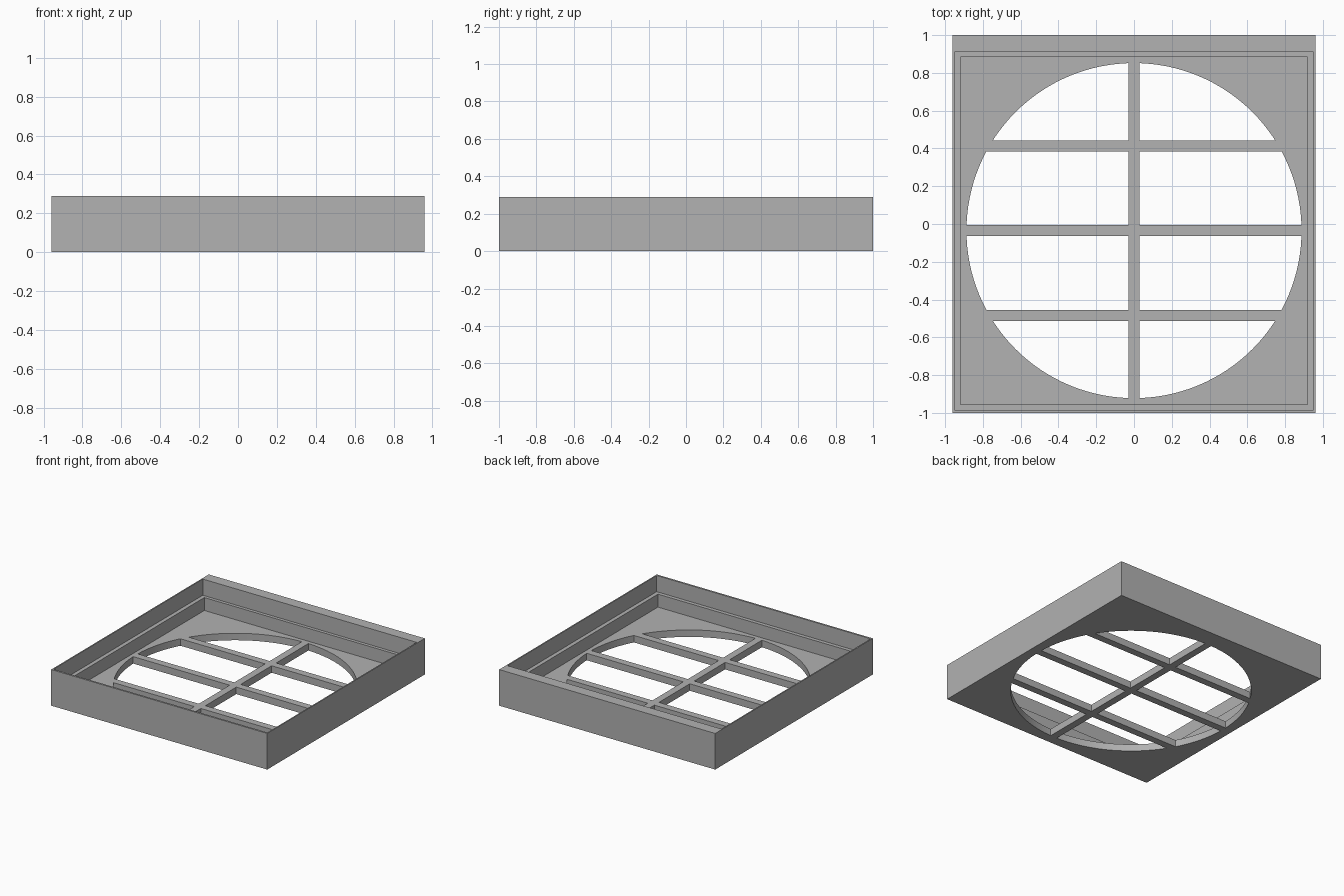
import bpy
import math

if "Cube" in bpy.data.objects:
    bpy.data.objects.remove(bpy.data.objects["Cube"], do_unlink=True)

HEIGHT, LEDGE_Z, FLOOR_Z = 0.29, 0.16, 0.056
CENTRE_Y, RADIUS, BAR = -0.035, 0.887, 0.029
BAR_SPACING = 0.449

grey = bpy.data.materials.new("plain grey")
grey.use_nodes = True
colour = (0.445, 0.445, 0.445, 1)
grey.diffuse_color = colour
grey.node_tree.nodes["Principled BSDF"].inputs["Base Color"].default_value = colour


def box(name, x0, x1, y0, y1, z0, z1):
    bpy.ops.mesh.primitive_cube_add(
        size=1, location=((x0 + x1) / 2, (y0 + y1) / 2, (z0 + z1) / 2))
    obj = bpy.context.object
    obj.name = name
    obj.scale = (x1 - x0, y1 - y0, z1 - z0)
    bpy.ops.object.transform_apply(location=True, rotation=False, scale=True)
    obj.data.materials.append(grey)
    return obj


def cut(target, cutter):
    """Subtract the cutter from the target and discard the cutter."""
    cutter.hide_render = True
    mod = target.modifiers.new("cut", 'BOOLEAN')
    mod.operation = 'DIFFERENCE'
    mod.solver = 'EXACT'
    mod.object = cutter
    bpy.context.view_layer.objects.active = target
    bpy.ops.object.modifier_apply(modifier=mod.name)
    bpy.data.objects.remove(cutter, do_unlink=True)


# Outer block, hollowed in two steps so a narrow ledge runs round the inside
frame = box("tray_frame", -0.96, 0.96, -1, 1, 0, HEIGHT)
cut(frame, box("upper_recess", -0.95, 0.95, -0.985, 0.91, LEDGE_Z, 1))
cut(frame, box("lower_recess", -0.918, 0.918, -0.955, 0.884, FLOOR_Z, 0.5))

# Round opening, with the grille bars left standing
bpy.ops.mesh.primitive_cylinder_add(
    vertices=128, radius=RADIUS, depth=0.2, location=(0, CENTRE_Y, 0.05))
opening = bpy.context.object
opening.name = "round_opening"
opening.data.materials.append(grey)
bpy.ops.object.transform_apply(location=True, rotation=False, scale=False)
cut(opening, box("upright_bar", -BAR, BAR, -2, 2, -1, 1))
for i in (-1, 0, 1):
    y = CENTRE_Y + i * BAR_SPACING
    cut(opening, box("cross_bar", -2, 2, y - BAR, y + BAR, -1, 1))
cut(frame, opening)

# Smooth the round rim, keep every other edge sharp
bpy.ops.object.select_all(action='DESELECT')
frame.select_set(True)
bpy.context.view_layer.objects.active = frame
bpy.ops.object.shade_smooth_by_angle(angle=math.radians(25))
